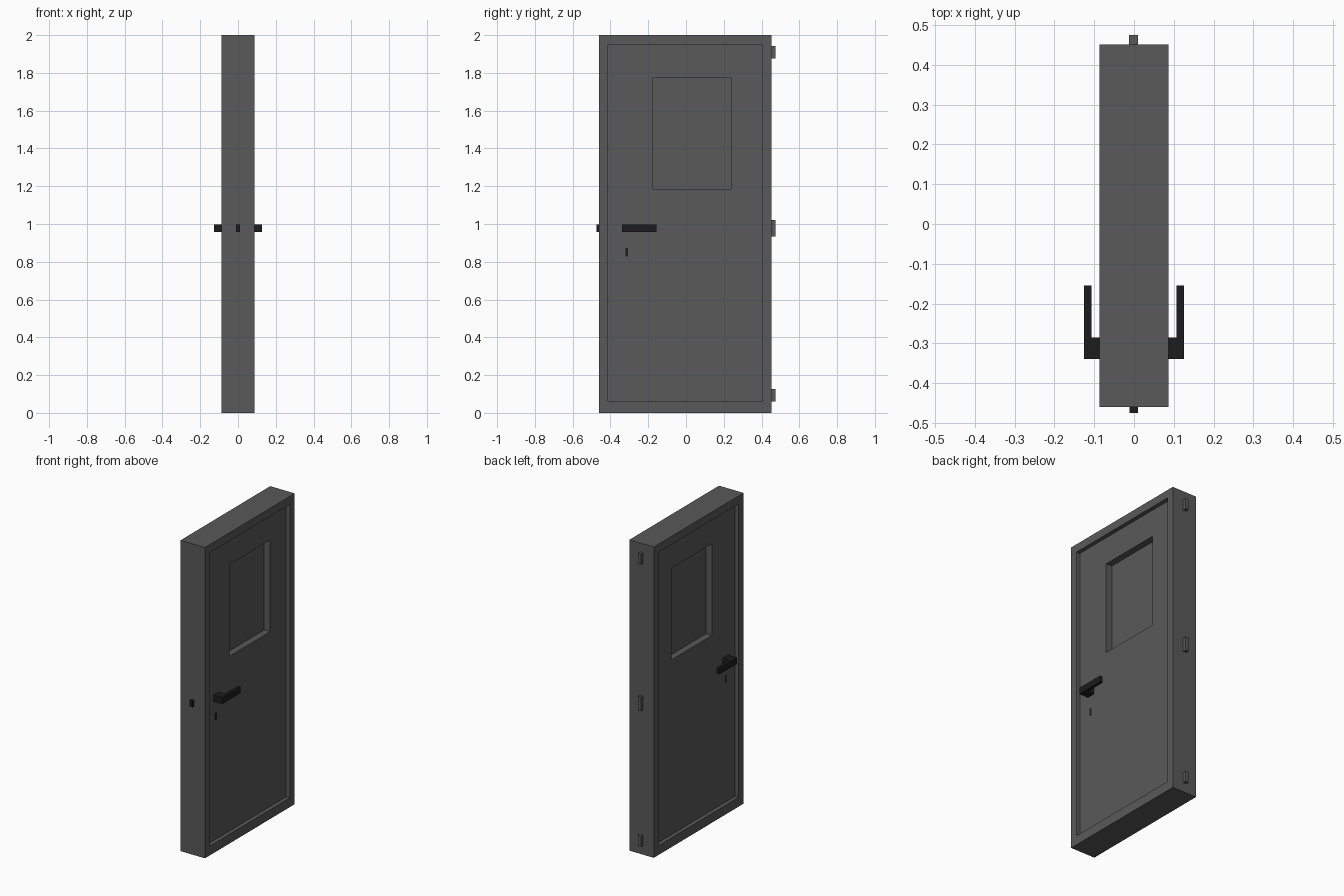
import bpy, bmesh

if "Cube" in bpy.data.objects:
    bpy.data.objects.remove(bpy.data.objects["Cube"])


def material(name, v):
    m = bpy.data.materials.new(name)
    m.diffuse_color = (v, v, v, 1)
    m.use_nodes = True
    m.node_tree.nodes["Principled BSDF"].inputs["Base Color"].default_value = m.diffuse_color
    return m


body_mat = material("door_grey", 0.1)
dark_mat = material("dark_metal", 0.012)


def finish(name, bm, mat):
    bmesh.ops.recalc_face_normals(bm, faces=bm.faces)
    me = bpy.data.meshes.new(name)
    bm.to_mesh(me)
    bm.free()
    me.materials.append(mat)
    ob = bpy.data.objects.new(name, me)
    bpy.context.collection.objects.link(ob)
    return ob


def box(name, x, y, z, mat):
    bm = bmesh.new()
    for v in bmesh.ops.create_cube(bm, size=1)["verts"]:
        v.co = [a + (c + 0.5) * (b - a) for c, (a, b) in zip(v.co, (x, y, z))]
    return finish(name, bm, mat)


# Door body: nested rectangular rings step from the window through to the other window
OUTER = (-0.46, 0.452, 0.0, 2.0)
PANEL = (-0.412, 0.402, 0.06, 1.948)
WINDOW = (-0.175, 0.238, 1.185, 1.775)
half = [(0.02, WINDOW), (0.062, WINDOW), (0.062, PANEL), (0.087, PANEL), (0.087, OUTER)]
sections = half + [(-x, r) for x, r in reversed(half)]
bm = bmesh.new()
rings = []
for x, (y0, y1, z0, z1) in sections:
    rings.append([bm.verts.new((x, y, z)) for y, z in ((y0, z0), (y1, z0), (y1, z1), (y0, z1))])
for a, b in zip(rings, rings[1:]):
    for i in range(4):
        j = (i + 1) % 4
        bm.faces.new((a[i], a[j], b[j], b[i]))
bm.faces.new(rings[0])
bm.faces.new(rings[-1])
finish("door_body", bm, body_mat)

# Lever handles and keyhole plates on both faces
PROFILE = [(0.06, -0.34), (0.126, -0.34), (0.126, -0.155), (0.107, -0.155), (0.107, -0.285), (0.06, -0.285)]
for side, s in (("right", 1), ("left", -1)):
    bm = bmesh.new()
    face = bm.faces.new([bm.verts.new((s * x, y, 0.957)) for x, y in PROFILE])
    ext = bmesh.ops.extrude_face_region(bm, geom=[face])
    bmesh.ops.translate(bm, vec=(0, 0, 0.041),
                        verts=[g for g in ext["geom"] if isinstance(g, bmesh.types.BMVert)])
    finish("handle_" + side, bm, dark_mat)
    box("keyhole_" + side, sorted((s * 0.06, s * 0.064)), (-0.321, -0.306), (0.829, 0.874), dark_mat)

# Latch bolt on the opening edge
box("latch", (-0.011, 0.01), (-0.475, -0.45), (0.957, 0.998), dark_mat)

# Hinges on the opposite edge
for name, z0, z1 in (("bottom", 0.06, 0.127), ("middle", 0.933, 1.022), ("top", 1.875, 1.943)):
    box("hinge_" + name, (-0.012, 0.01), (0.44, 0.475), (z0, z1), body_mat)
